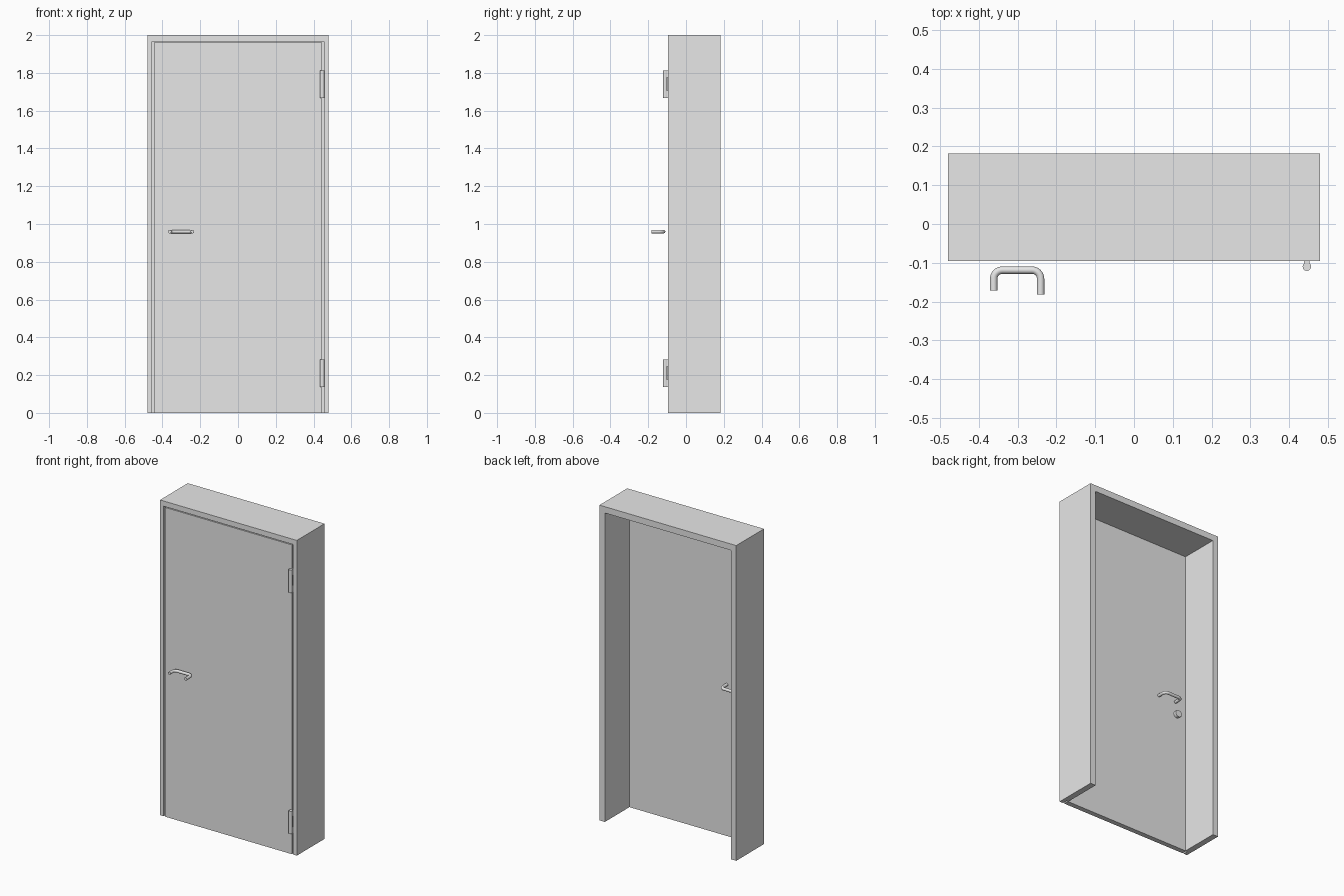
import bpy, bmesh, math
from mathutils import Matrix, Vector

cube = bpy.data.objects.get("Cube")
if cube:
    bpy.data.objects.remove(cube)

grey = bpy.data.materials.new("light_grey")
grey.use_nodes = True
grey.diffuse_color = (0.8, 0.8, 0.8, 1)
grey.node_tree.nodes["Principled BSDF"].inputs["Base Color"].default_value = (0.8, 0.8, 0.8, 1)

HALF_W, HEIGHT = 0.48, 2.0
FRONT, BACK, STOP = -0.096, 0.182, -0.064


def finish(name, bm, smooth=False):
    bmesh.ops.recalc_face_normals(bm, faces=bm.faces)
    mesh = bpy.data.meshes.new(name)
    bm.to_mesh(mesh)
    bm.free()
    mesh.materials.append(grey)
    obj = bpy.data.objects.new(name, mesh)
    bpy.context.collection.objects.link(obj)
    if smooth:
        bpy.ops.object.select_all(action='DESELECT')
        obj.select_set(True)
        bpy.context.view_layer.objects.active = obj
        bpy.ops.object.shade_smooth_by_angle(angle=math.radians(40))
    return obj


def add_box(bm, lo, hi):
    lo, hi = Vector(lo), Vector(hi)
    matrix = Matrix.Translation((lo + hi) / 2) @ Matrix.Diagonal((*(hi - lo), 1))
    bmesh.ops.create_cube(bm, size=1, matrix=matrix)


def add_cylinder(bm, radius, depth, sides, matrix):
    bmesh.ops.create_cone(bm, cap_ends=True, segments=sides, radius1=radius,
                          radius2=radius, depth=depth, matrix=matrix)


def loft(name, rings, smooth=False):
    """Bridge equal rings of points into a capped solid."""
    bm = bmesh.new()
    loops = [[bm.verts.new(p) for p in ring] for ring in rings]
    for a, b in zip(loops, loops[1:]):
        for i in range(len(a)):
            j = (i + 1) % len(a)
            bm.faces.new((a[i], a[j], b[j], b[i]))
    bm.faces.new(loops[0])
    bm.faces.new(loops[-1])
    return finish(name, bm, smooth)


# Frame: rebated section (side inset, top inset, y) mitred around three sides
section = [(0, 0, FRONT), (0.025, 0.033, FRONT), (0.025, 0.033, STOP),
           (0.038, 0.04, STOP), (0.038, 0.04, BACK), (0, 0, BACK)]
stations = [(-1, 0), (-1, 1), (1, 1), (1, 0)]
loft("door_frame", [[(side * (HALF_W - sx), y, top * (HEIGHT - sz))
                     for sx, sz, y in section] for side, top in stations])

# Door leaf sitting in the rebate
bm = bmesh.new()
add_box(bm, (-0.445, FRONT, 0), (0.445, STOP, 1.962))
finish("door_leaf", bm)

# Hinges: a barrel with two short knuckle plates
for name, z in (("lower_hinge", 0.21), ("upper_hinge", 1.74)):
    bm = bmesh.new()
    add_cylinder(bm, 0.011, 0.145, 12, Matrix.Translation((0.446, -0.11, z)))
    for end in (-1, 1):
        mid = z + end * 0.0535
        add_box(bm, (0.439, -0.108, mid - 0.019), (0.453, FRONT, mid + 0.019))
    finish(name, bm, True)


# Lever handles: a round bar with two bent legs
def handle(name, y):
    bend, left, right = 0.022, -0.362, -0.241
    path = [(left, y - 0.053)]
    for cx, start in ((left + bend, 180), (right - bend, 90)):
        for step in range(7):
            a = math.radians(start - step * 15)
            path.append((cx + bend * math.cos(a), y - bend + bend * math.sin(a)))
    path.append((right, y - 0.063))
    rings = []
    for i, (x, py) in enumerate(path):
        before, after = path[max(i - 1, 0)], path[min(i + 1, len(path) - 1)]
        along = Vector((after[0] - before[0], after[1] - before[1], 0)).normalized()
        across = Vector((-along.y, along.x, 0))
        ring = []
        for k in range(16):
            a = math.tau * k / 16
            offset = across * math.cos(a) + Vector((0, 0, math.sin(a)))
            ring.append(Vector((x, py, 0.96)) + offset * 0.0095)
        rings.append(ring)
    loft(name, rings, True)


handle("front_handle", -0.119)
handle("back_handle", -0.006)

# Round lock knob on the back
bm = bmesh.new()
add_cylinder(bm, 0.022, 0.02, 16,
             Matrix.Translation((-0.375, STOP + 0.01, 0.882)) @ Matrix.Rotation(math.pi / 2, 4, 'X'))
finish("lock_knob", bm, True)
